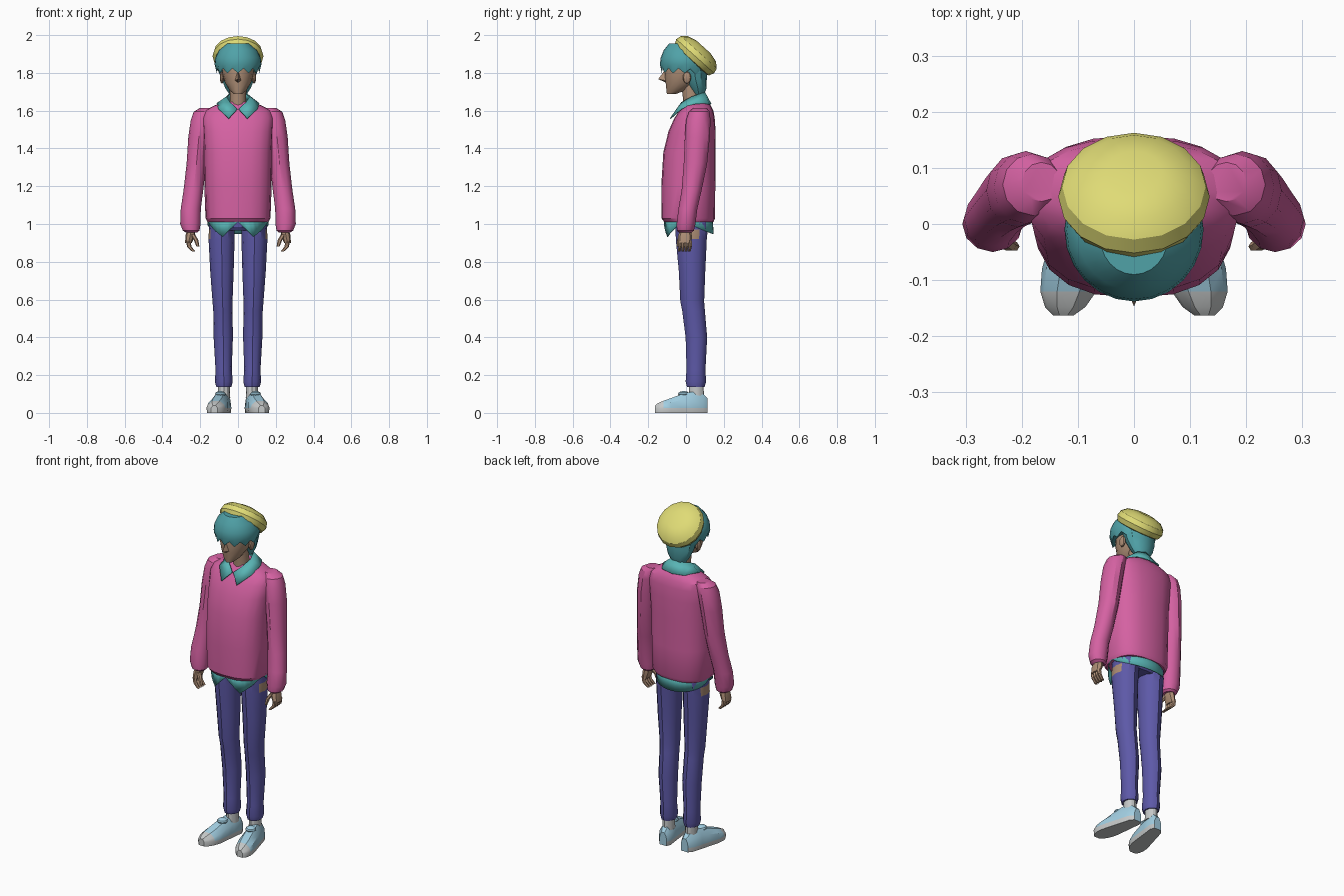
import bpy, bmesh, math
from mathutils import Vector, Matrix

old = bpy.data.objects.get("Cube")
if old:
    bpy.data.objects.remove(old, do_unlink=True)


def material(name, *rgb):
    mat = bpy.data.materials.new(name)
    mat.use_nodes = True
    mat.diffuse_color = (*rgb, 1)
    mat.node_tree.nodes["Principled BSDF"].inputs["Base Color"].default_value = (*rgb, 1)
    return mat


PINK = material("sweater pink", .66, .12, .36)
HAIR = material("hair teal", .08, .36, .39)
SHIRT = material("shirt teal", .10, .46, .46)
YELLOW = material("hat yellow", .74, .71, .18)
DENIM = material("trouser violet", .11, .10, .39)
SKIN = material("skin", .42, .27, .18)
BLUE = material("shoe blue", .36, .62, .76)
WHITE = material("sole white", .56, .58, .58)
SIDES = (("left", 1), ("right", -1))
parts = []


def finish(name, bm, mats, rule=None):
    """Turn a bmesh into a named object, with an optional face colour rule."""
    bmesh.ops.recalc_face_normals(bm, faces=bm.faces)
    for f in bm.faces:
        f.material_index = rule(f.calc_center_median()) if rule else 0
    mesh = bpy.data.meshes.new(name)
    bm.to_mesh(mesh)
    bm.free()
    for m in mats:
        mesh.materials.append(m)
    ob = bpy.data.objects.new(name, mesh)
    bpy.context.collection.objects.link(ob)
    parts.append(ob)
    return ob


def skin_rings(name, rings, mats, closed=True, caps=True, rule=None):
    """Bridge lists of points into a surface."""
    bm = bmesh.new()
    rows = [[bm.verts.new(p) for p in ring] for ring in rings]
    n = len(rows[0])
    for a, b in zip(rows, rows[1:]):
        for i in range(n if closed else n - 1):
            j = (i + 1) % n
            bm.faces.new((a[i], a[j], b[j], b[i]))
    if caps:
        bm.faces.new(rows[0])
        bm.faces.new(rows[-1])
    return finish(name, bm, mats, rule)


def oval(x, y, z, rx, ry, n=12, power=2.0):
    pts = []
    for i in range(n):
        a = math.tau * i / n
        c, s = math.cos(a), math.sin(a)
        pts.append((x + rx * math.copysign(abs(c) ** (2 / power), c),
                    y + ry * math.copysign(abs(s) ** (2 / power), s), z))
    return pts


def loft(name, rows, mats, side=1, n=12, power=2.0, rule=None):
    """Stack level ovals given as x, y, z, x radius, y radius."""
    rings = [oval(side * x, y, z, rx, ry, n, power) for x, y, z, rx, ry in rows]
    return skin_rings(name, rings, mats, rule=rule)


def ball(name, mat, centre, size, segments=10, rings=6):
    bm = bmesh.new()
    bmesh.ops.create_uvsphere(bm, u_segments=segments, v_segments=rings, radius=1)
    bm.transform(Matrix.Translation(centre) @ Matrix.Diagonal((*size, 1)))
    return finish(name, bm, [mat])


def thicken(ob, amount):
    mod = ob.modifiers.new("thickness", "SOLIDIFY")
    mod.thickness = amount


# Sweater body
loft("sweater_body", [
    (0, .015, 1.01, .16, .13), (0, .012, 1.03, .172, .142), (0, .012, 1.2, .178, .143),
    (0, .018, 1.38, .18, .138), (0, .032, 1.49, .185, .125), (0, .045, 1.56, .19, .107),
    (0, .055, 1.6, .175, .09), (0, .057, 1.625, .13, .075), (0, .055, 1.645, .08, .06)],
    [PINK], n=20, power=2.5)

# Shirt tail: two points in front, a broad curve behind, short at the hips
tail = []
for k in range(36):
    a = math.tau * k / 36
    off = abs(math.degrees(a) - 270)
    if math.sin(a) > 0:
        drop = .065 * math.sin(a) ** .7
    else:
        drop = .08 * max(0, min(off / 30, (75 - off) / 45))
    tail.append((.163 * math.cos(a), .015 + .132 * math.sin(a), 1.012 - drop))
top = oval(0, .015, 1.04, .155, .125, 36)
thicken(skin_rings("shirt_tail", [top, tail], [SHIRT], caps=False), .004)

# Collar: back band running into two pointed front flaps
upper = [(0, .1, 1.7), (.045, .085, 1.693), (.062, .03, 1.675), (.042, -.025, 1.645), (.004, -.05, 1.61)]
lower = [(0, .135, 1.635), (.075, .12, 1.638), (.113, .05, 1.64), (.105, -.025, 1.612), (.05, -.085, 1.56)]


def both(row):
    return [(-x, y, z) for x, y, z in reversed(row[1:])] + row


thicken(skin_rings("shirt_collar", [both(upper), both(lower)], [SHIRT], closed=False, caps=False), .006)

# Neck and head
loft("neck", [(0, .035, 1.58, .05, .05), (0, .03, 1.66, .043, .045), (0, .02, 1.77, .045, .05)], [SKIN])
loft("head", [
    (0, -.078, 1.688, .022, .024), (0, -.052, 1.708, .045, .053), (0, -.028, 1.75, .07, .082),
    (0, -.02, 1.8, .083, .095), (0, -.015, 1.87, .085, .095), (0, -.015, 1.92, .06, .07)],
    [SKIN], n=14)

# Nose wedge
bm = bmesh.new()
bridge, tip, low, lobe, rim = [bm.verts.new(p) for p in (
    (0, -.112, 1.815), (0, -.147, 1.767), (0, -.105, 1.748), (.02, -.1, 1.758), (-.02, -.1, 1.758))]
for tri in ((bridge, tip, lobe), (bridge, rim, tip), (tip, low, lobe), (tip, rim, low)):
    bm.faces.new(tri)
finish("nose", bm, [SKIN])

# Hair: jagged fringe under a dome, plus the nape
fringe = []
for k, (x, y, z) in enumerate(oval(0, -.008, 1.81, .112, .12, 24)):
    fringe.append((x, y, z + (.014 if k % 2 else -.012) - .12 * max(0, y)))
dome = [oval(0, y, z, rx, ry, 24) for y, z, rx, ry in (
    (-.01, 1.845, .124, .128), (-.012, 1.88, .12, .122), (-.018, 1.92, .1, .1), (-.025, 1.955, .06, .065))]
skin_rings("hair_dome", [fringe] + dome, [HAIR])
loft("hair_nape", [(0, .068, 1.685, .045, .028), (0, .062, 1.72, .068, .047),
                   (0, .05, 1.77, .088, .06), (0, .04, 1.84, .1, .07)], [HAIR])

# Soft hat: flattened dome tipped towards the back
tilt = Matrix.Translation((0, .034, 1.872)) @ Matrix.Rotation(math.radians(-42), 4, "X")
hat = []
for r, h in ((.1, -.012), (.122, -.005), (.135, .022), (.128, .05), (.1, .075), (.05, .088)):
    hat.append([tilt @ Vector(p) for p in oval(0, 0, h, r, r, 16)])
skin_rings("hat", hat, [YELLOW])

# Hips
loft("trouser_hips", [(0, .03, .965, .1, .07), (0, .03, .985, .145, .085), (0, .03, 1.04, .145, .09)],
     [DENIM], n=16, power=2.4)


def bare_hip(c):
    return 1 if abs(c.x) > .14 and .92 < c.z < .98 else 0


for label, s in SIDES:
    # Arm
    loft(label + "_sleeve", [
        (.165, .075, 1.615, .035, .035), (.18, .07, 1.595, .054, .055), (.193, .065, 1.55, .057, .065),
        (.207, .06, 1.46, .056, .066), (.22, .05, 1.32, .052, .062), (.236, .03, 1.18, .052, .053),
        (.25, .01, 1.08, .053, .05), (.252, .0, 1.0, .054, .05), (.248, -.003, .965, .044, .045),
        (.246, -.003, .955, .03, .034)], [PINK], s)
    loft(label + "_palm", [(.247, -.003, .97, .022, .028), (.253, -.005, .94, .025, .036),
                           (.262, -.006, .9, .018, .036)], [SKIN], s, n=8)
    for i in range(4):
        y = -.032 + .018 * i
        loft(f"{label}_finger_{i + 1}", [(.263, y, .91, .012, .01), (.258, y, .88, .012, .01),
                                         (.235, y - .004, .855, .009, .008)], [SKIN], s, n=6)
    loft(label + "_thumb", [(.24, -.025, .945, .013, .012), (.222, -.038, .915, .012, .011),
                            (.212, -.04, .88, .008, .008)], [SKIN], s, n=6)
    ball(label + "_ear", SKIN, (s * .085, .005, 1.775), (.012, .022, .032))

    # Leg with a bare patch at the hip, and a gathered ankle
    loft(label + "_trouser_leg", [
        (.085, .03, 1.01, .066, .085), (.086, .03, .97, .068, .085), (.087, .028, .92, .069, .082),
        (.085, .032, .75, .062, .07), (.082, .033, .59, .053, .063), (.08, .04, .54, .051, .06),
        (.078, .055, .4, .051, .057), (.076, .053, .23, .043, .05), (.075, .052, .165, .047, .054),
        (.075, .052, .138, .04, .047)], [DENIM, SKIN], s, rule=bare_hip)
    loft(label + "_sock", [(.074, .055, .08, .033, .04), (.075, .055, .15, .032, .038)], [WHITE], s)

    # Shoe: cross-sections from heel to toe, turned slightly outward
    shoe = []
    for y, w, h in ((.115, .024, .075), (.09, .04, .1), (.03, .045, .112), (-.02, .05, .1),
                    (-.08, .055, .078), (-.12, .05, .064), (-.148, .036, .052), (-.163, .018, .04)):
        mid = .07 + (.115 - y) * .2
        half = [(w * .92, 0), (w, .026), (w * .86, h * .7), (w * .4, h)]
        outline = half + [(-u, v) for u, v in reversed(half)]
        shoe.append([(s * (mid + u), y, v) for u, v in outline])
    skin_rings(label + "_shoe", shoe, [BLUE, WHITE],
               rule=lambda c: 1 if c.z < .022 or c.y < -.11 else 0)
    # Shoe tongue strap
    ball(label + "_shoe_tongue", BLUE, (s * .093, -.012, .1), (.03, .03, .016))

# Smooth shading with sharp edges kept
bpy.ops.object.select_all(action="DESELECT")
for ob in parts:
    ob.select_set(True)
bpy.context.view_layer.objects.active = parts[0]
bpy.ops.object.shade_smooth_by_angle(angle=math.radians(32))
